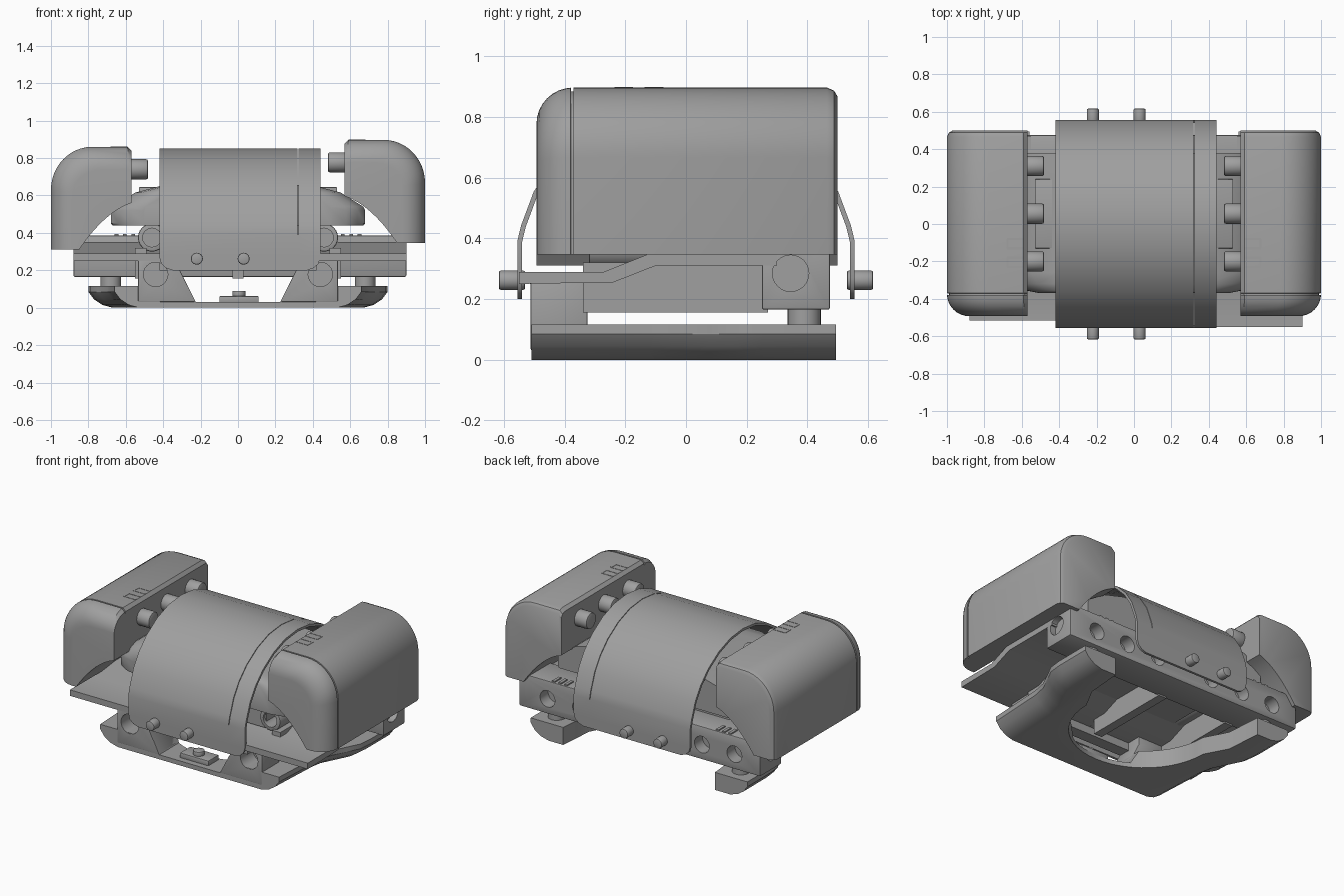
import bpy, bmesh, math

if "Cube" in bpy.data.objects:
    bpy.data.objects.remove(bpy.data.objects["Cube"])

grey = bpy.data.materials.new("plain_grey")
grey.diffuse_color = (0.35, 0.35, 0.35, 1)
grey.use_nodes = True
grey.node_tree.nodes["Principled BSDF"].inputs["Base Color"].default_value = grey.diffuse_color


def finish(name, bm, bevel=0):
    bmesh.ops.recalc_face_normals(bm, faces=bm.faces)
    me = bpy.data.meshes.new(name)
    bm.to_mesh(me)
    bm.free()
    me.materials.append(grey)
    ob = bpy.data.objects.new(name, me)
    bpy.context.collection.objects.link(ob)
    if bevel:
        m = ob.modifiers.new("bevel", 'BEVEL')
        m.width, m.segments, m.limit_method = bevel, 2, 'ANGLE'
    return ob


def loft(name, rings, bevel=0):
    """Skin a list of equal closed rings and cap both ends."""
    bm = bmesh.new()
    vs = [[bm.verts.new(p) for p in r] for r in rings]
    n = len(rings[0])
    for a, b in zip(vs, vs[1:]):
        for i in range(n):
            bm.faces.new((a[i], a[(i + 1) % n], b[(i + 1) % n], b[i]))
    bm.faces.new(vs[0])
    bm.faces.new(vs[-1])
    return finish(name, bm, bevel)


def prism(name, pts, axis, a, b, bevel=0):
    """Extrude a 2D profile along one axis from a to b."""
    put = {'x': lambda p, t: (t, p[0], p[1]), 'y': lambda p, t: (p[0], t, p[1]),
           'z': lambda p, t: (p[0], p[1], t)}[axis]
    return loft(name, [[put(p, t) for p in pts] for t in (a, b)], bevel)


def box(name, x0, x1, y0, y1, z0, z1, bevel=0):
    return prism(name, [(x0, y0), (x1, y0), (x1, y1), (x0, y1)], 'z', z0, z1, bevel)


def rod(name, axis, c, r, a, b, bevel=0, n=24):
    pts = [(c[0] + r * math.cos(2 * math.pi * i / n), c[1] + r * math.sin(2 * math.pi * i / n))
           for i in range(n)]
    return prism(name, pts, axis, a, b, bevel)


def cut(ob, cutter):
    m = ob.modifiers.new("cut", 'BOOLEAN')
    m.operation, m.solver, m.object = 'DIFFERENCE', 'EXACT', cutter
    cutter.hide_render = True


# Side pods: rounded outer shoulder, scooped underside, rounded front cap behind a seam
def pod(side, s, lift):
    inner, bottom, h = 0.57, 0.31 + lift, 0.55
    top = bottom + h
    prof = [(inner, top - 0.02), (inner + 0.02, top)]
    for i in range(13):
        t = math.pi / 2 * (1 - i / 12)
        prof.append((0.78 + 0.22 * math.cos(t), top - 0.23 + 0.23 * math.sin(t)))
    prof += [(1.0, bottom), (0.85, bottom)]
    for i in range(1, 8):                      # scoop
        t = i / 8
        prof.append((0.85 - 0.28 * t, bottom + 0.25 * t + 0.16 * t * (1 - t)))
    prof.append((inner, bottom + 0.25))

    def inset(x, z, d):
        """Pull the outer side and the top inward, keep the scoop in place."""
        mid = bottom + 0.27
        if z > mid:
            z = mid + (z - mid) * (top - mid - d) / (top - mid)
            x = inner + (x - inner) * (0.43 - d) / 0.43
        elif x > 0.86:
            x -= d
        return x, z
    sections = [(-0.493 + 0.12 * (1 - math.cos(a)), 0.12 * (1 - math.sin(a)))
                for a in (math.pi / 2 * i / 8 for i in range(9))]
    sections[-1] = (-0.38, 0)
    sections += [(-0.379, 0.012), (-0.371, 0.012), (-0.37, 0),
                 (0.465, 0), (0.488, 0.01), (0.5, 0.03)]
    rings = []
    for y, d in sections:
        ring = [inset(x, z, d) for x, z in prof]
        rings.append([(s * x, y, z) for x, z in ring])
    loft(side + "_pod", rings)
    # inner side knobs
    for y in (0.31, 0.055, -0.2):
        a, b = sorted((s * 0.48, s * 0.59))
        rod(side + "_pod_knob", 'x', (y, top - 0.12), 0.054, a, b, 0.012)
    # comb shaped ridges on top
    for y in (-0.08, -0.13, -0.18, -0.23):
        a, b = sorted((s * 0.59, s * 0.68))
        box(side + "_pod_ridge", a, b, y - 0.006, y + 0.006, top - 0.004, top + 0.002)
    for y0, y1 in ((-0.13, -0.08), (-0.23, -0.18)):
        a, b = sorted((s * 0.672, s * 0.682))
        box(side + "_pod_ridge_end", a, b, y0, y1, top - 0.004, top + 0.002)


pod("left", -1, 0)
pod("right", 1, 0.037)

# Wrap-over band with rounded lower corners and a slit near its right edge
half = [(0.548, 0.2, 0.07), (0.548, 0.212, 0.035), (0.548, 0.235, 0.01), (0.548, 0.27, 0),
        (0.548, 0.39, 0), (0.536, 0.44, 0), (0.495, 0.55, 0), (0.44, 0.635, 0),
        (0.36, 0.715, 0), (0.25, 0.785, 0), (0.13, 0.828, 0)]
rows = [(-y, z, d) for y, z, d in half] + [(0, 0.842, 0)] + half[::-1]
bm = bmesh.new()
grid = [[bm.verts.new((x, y, z)) for x in (-0.42 + d, 0.319, 0.323, 0.44 - d)] for y, z, d in rows]
for a, b in zip(grid, grid[1:]):
    for i in range(3):
        if i != 1 or min(a[0].co.z, b[0].co.z) < 0.38:
            bm.faces.new((a[i], a[i + 1], b[i + 1], b[i]))
band = finish("wrap_band", bm)
sol = band.modifiers.new("thickness", 'SOLIDIFY')
sol.thickness, sol.offset = 0.016, 0

# Band bolts front and back
for x in (-0.22, 0.03):
    for a, b in ((-0.617, -0.53), (0.53, 0.617)):
        rod("band_bolt", 'y', (x, 0.262), 0.032, a, b, 0.007)

# Housing under the band, with a rounded front
side = [(0.4, 0.655), (0.55, 0.615), (0.67, 0.54), (0.68, 0.52), (0.68, 0.45), (0.67, 0.44)]
prof = side + [(-x, z) for x, z in side[::-1]]
loft("housing", [[(x * k, y, z) for x, z in prof] for y, k in
                 ((-0.37, 0.74), (-0.355, 0.85), (-0.32, 0.94), (-0.26, 1), (0.38, 1))])
box("housing_plate", -0.53, 0.53, -0.13, 0.24, 0.58, 0.645, 0.005)
box("core_block", -0.42, 0.42, -0.3, 0.3, 0.3, 0.5)
for x in (-0.46, 0.46):
    tube = rod("core_tube", 'y', (x, 0.375), 0.075, -0.32, 0.3, 0.008)
    cut(tube, rod("tube_cutter", 'y', (x, 0.375), 0.05, -0.4, -0.2))

# Stepped deck plates, the right one reaching further forward
for name, x0, x1, front in (("left_deck", -0.88, 0, -0.515), ("right_deck", 0, 0.9, -0.55)):
    deck = [(front, 0.25), (front, 0.29), (-0.27, 0.29), (-0.12, 0.35), (0.3, 0.35),
            (0.3, 0.31), (-0.1, 0.31), (-0.24, 0.255)]
    prism(name, deck, 'x', x0, x1)

# Rear cross bar with a row of holes and end holes
bar = box("rear_bar", -0.88, 0.9, 0.25, 0.475, 0.165, 0.385, 0.008)
for x in (-0.69, -0.45, -0.21, 0.21, 0.45, 0.69):
    cut(bar, rod("bar_hole_cutter", 'y', (x, 0.265), 0.055, 0.39, 0.6))
for a, b in ((-1.0, -0.84), (0.86, 1.0)):
    cut(bar, rod("bar_end_cutter", 'x', (0.345, 0.285), 0.06, a, b))
for s in (-1, 1):
    for i in range(3):
        x = s * (0.56 + 0.045 * i)
        box("bar_tooth", x - 0.01, x + 0.01, 0.4, 0.468, 0.38, 0.393)

# Underside ribs
for x in (-0.52, 0, 0.52):
    box("under_rib", x - 0.03, x + 0.03, -0.34, 0.27, 0.155, 0.32)
box("front_rail", -0.42, 0.42, -0.5, -0.42, 0.2, 0.26)

# Base: U-shaped foot plate flaring to the back, round opening, turned-up outer edges
outer = [(0.66, -0.51), (0.68, -0.12), (0.7, -0.02), (0.75, 0.08), (0.79, 0.16), (0.8, 0.25),
         (0.8, 0.495)]
arc = [(0.46 * math.cos(a), 0.1 + 0.46 * math.sin(a))
       for a in (-math.pi * i / 24 for i in range(25))]
plan = outer + [(0.56, 0.495), (0.54, 0.25)] + arc + [(-0.54, 0.25), (-0.56, 0.495)] \
    + [(-x, y) for x, y in outer[::-1]]
rings = []
for z, d in ((0, 0.13), (0.015, 0.075), (0.045, 0.03), (0.085, 0), (0.117, 0)):
    rings.append([(x - math.copysign(d, x) if abs(x) > 0.6 else x, y, z) for x, y in plan])
base = loft("base_plate", rings)
cut(base, prism("base_front_cutter", [(-0.225, 0.03), (0.225, 0.03), (0.32, 0.22), (-0.32, 0.22)],
                'y', -0.7, -0.2))

# Front pillars with holes, rear posts
for s in (-1, 1):
    pillar = prism("front_pillar", [(s * 0.225, 0.03), (s * 0.31, 0.2), (s * 0.31, 0.26),
                                    (s * 0.535, 0.26), (s * 0.535, 0.03)], 'y', -0.512, -0.325, 0.006)
    cut(pillar, rod("pillar_hole_cutter", 'y', (s * 0.44, 0.178), 0.065, -0.6, -0.38))
    rod("rear_post", 'z', (s * 0.68, 0.39), 0.055, 0.1, 0.18)

# Front centre button
box("button_plate", -0.1, 0.11, -0.47, -0.36, 0.025, 0.062, 0.005)
rod("button", 'z', (0.005, -0.42), 0.035, 0.055, 0.09, 0.005)

# Bake the modifiers, shade by angle, drop the cutters
parts = [o for o in bpy.data.objects if not o.hide_render]
cutters = [o for o in bpy.data.objects if o.hide_render]
bpy.ops.object.select_all(action='DESELECT')
for o in parts:
    o.select_set(True)
bpy.context.view_layer.objects.active = parts[0]
bpy.ops.object.convert(target='MESH')
bpy.ops.object.shade_smooth_by_angle(angle=math.radians(32))
for o in cutters:
    bpy.data.objects.remove(o)
